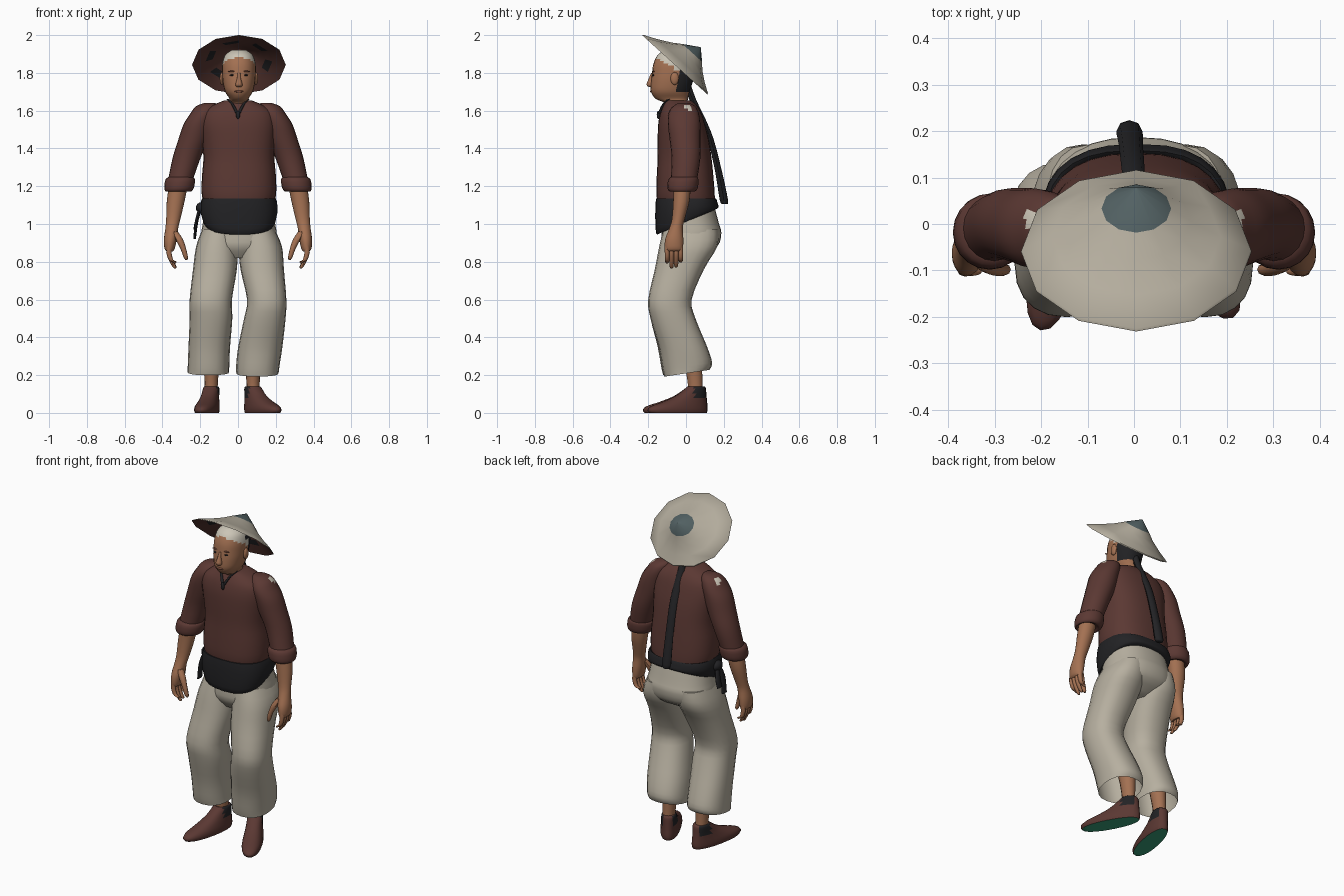
import bpy, bmesh, math
from mathutils import Matrix, Vector


def mat(name, rgb):
    m = bpy.data.materials.new(name)
    m.diffuse_color = (*rgb, 1)
    return m


BROWN = mat("brown_cloth", (0.105, 0.040, 0.033))
CREAM = mat("cream_cloth", (0.47, 0.43, 0.35))
SKIN = mat("skin", (0.37, 0.165, 0.085))
BLACK = mat("black_cloth", (0.016, 0.016, 0.018))
TEAL = mat("slate_cap", (0.085, 0.12, 0.125))
GREEN = mat("green_sole", (0.04, 0.34, 0.19))
PALE = mat("pale_band", (0.60, 0.56, 0.47))
LIP = mat("lip", (0.24, 0.09, 0.055))


def finish(name, bm, mats):
    bmesh.ops.recalc_face_normals(bm, faces=bm.faces)
    me = bpy.data.meshes.new(name)
    bm.to_mesh(me)
    bm.free()
    for m in mats:
        me.materials.append(m)
    ob = bpy.data.objects.new(name, me)
    bpy.context.collection.objects.link(ob)
    return ob


def smooth_rings(rings, sub):
    """Catmull-Rom interpolation of the ring parameters."""
    out = []
    for i in range(len(rings) - 1):
        a, b, c, d = (rings[max(i - 1, 0)], rings[i], rings[i + 1], rings[min(i + 2, len(rings) - 1)])
        for k in range(sub):
            t = k / sub
            out.append([0.5 * (2 * q + (r - p) * t + (2 * p - 5 * q + 4 * r - s) * t * t
                               + (3 * q - p - 3 * r + s) * t ** 3) for p, q, r, s in zip(a, b, c, d)])
    return out + [list(rings[-1])]


def loft(name, rings, mats, n=20, sub=3, p=2.0, rule=None, m=None, flip=1, open_end=False):
    """Skin of ellipses (cx, cy, z, rx, ry, slope of z along y)."""
    bm = bmesh.new()
    loops = []
    for cx, cy, z, rx, ry, tilt in smooth_rings([tuple(r) + (0,) * (6 - len(r)) for r in rings], sub):
        loop = []
        for k in range(n):
            a = 2 * math.pi * k / n
            c, s = math.cos(a), math.sin(a)
            x = math.copysign(abs(c) ** (2 / p), c) * rx
            y = math.copysign(abs(s) ** (2 / p), s) * ry
            loop.append(bm.verts.new((flip * (cx + x), cy + y, z + tilt * y)))
        loops.append(loop)
    for a, b in zip(loops, loops[1:]):
        for k in range(n):
            bm.faces.new((a[k], a[(k + 1) % n], b[(k + 1) % n], b[k]))
    bm.faces.new(loops[0])
    if not open_end:
        bm.faces.new(loops[-1])
    if rule:
        for f in bm.faces:
            f.material_index = rule(f.calc_center_median())
    if m:
        bm.transform(m)
    return finish(name, bm, mats)


def yring(cx, z, rx, front, back, tilt=0):
    """Ring given by its front and back limits."""
    return (cx, (front + back) / 2, z, rx, (back - front) / 2, tilt)


def ball(name, loc, size, material):
    bm = bmesh.new()
    bmesh.ops.create_uvsphere(bm, u_segments=12, v_segments=8, radius=1,
                              matrix=Matrix.Translation(loc) @ Matrix.Diagonal((*size, 1)))
    return finish(name, bm, [material])


# Shirt body
loft("shirt", [yring(.005, 1.10, .185, -.148, .152), yring(.005, 1.16, .197, -.157, .152),
               yring(.005, 1.25, .196, -.155, .145), yring(.005, 1.35, .188, -.15, .135),
               yring(.003, 1.45, .195, -.15, .12), yring(0, 1.53, .2, -.147, .10),
               yring(0, 1.59, .185, -.135, .08), yring(0, 1.63, .13, -.118, .055),
               yring(0, 1.655, .07, -.105, .025)], [BROWN], n=28, p=2.4)

# Trousers: hips and two wide legs
loft("trouser_hips", [yring(.005, 1.10, .18, -.14, .148), yring(.005, 1.0, .192, -.135, .175),
                      yring(.005, .95, .2, -.13, .187), yring(.005, .88, .195, -.13, .165),
                      yring(.005, .82, .09, -.09, .07)], [CREAM], n=28, p=2.3)
loft("right_trouser_leg", [yring(.10, .97, .095, -.12, .17), yring(.118, .88, .115, -.142, .165),
                           yring(.128, .76, .115, -.165, .095), yring(.152, .60, .104, -.2, .03),
                           yring(.142, .5, .110, -.188, .05), yring(.118, .35, .117, -.145, .112),
                           yring(.105, .25, .115, -.125, .138, .12),
                           yring(.103, .21, .112, -.115, .125, .15)], [CREAM], p=2.3, open_end=True)
loft("left_trouser_leg", [yring(-.10, .97, .09, -.12, .17), yring(-.112, .88, .11, -.142, .165),
                          yring(-.122, .76, .116, -.165, .095), yring(-.144, .60, .112, -.2, .03),
                          yring(-.143, .5, .113, -.188, .05), yring(-.152, .35, .110, -.15, .105),
                          yring(-.156, .25, .110, -.13, .132, .1),
                          yring(-.157, .215, .110, -.12, .12, .13)], [CREAM], p=2.3, open_end=True)

# Waist sash, low in front, with a side knot and tails
loft("sash", [yring(.005, 1.115, .17, -.14, .145), yring(.005, 1.135, .195, -.158, .158),
              yring(.005, 1.075, .205, -.163, .168, .2), yring(.008, 1.02, .19, -.158, .172, .42),
              yring(.01, 1.015, .175, -.14, .16, .42)], [BLACK], n=28, p=2.6)
ball("sash_knot", (-.195, -.02, 1.085), (.028, .04, .03), BLACK)
for i, (y, z) in enumerate(((-.04, .92), (.005, .97))):
    loft(f"sash_tail_{i}", [(-.195, -.02, 1.1, .01, .015), (-.218, y, 1.02, .009, .022),
                            (-.23, y, z, .007, .024)], [BLACK], n=8)


# Arms, mirrored
def sleeve_rule(c):
    return int((Vector((abs(c.x), c.y, c.z)) - Vector((.212, .01, 1.608))).length < .024)


for side, s in (("right", 1), ("left", -1)):
    loft(side + "_sleeve", [(.15, -.01, 1.64, .03, .03), (.168, -.01, 1.622, .056, .06),
                            (.185, -.012, 1.585, .067, .08), (.21, -.01, 1.53, .077, .086),
                            (.235, -.005, 1.45, .08, .082), (.272, .0, 1.35, .074, .076),
                            (.303, -.01, 1.24, .066, .07)], [BROWN, PALE], rule=sleeve_rule, flip=s)
    loft(side + "_cuff", [(.303, -.01, 1.25, .062, .068), (.306, -.014, 1.235, .078, .08),
                          (.312, -.018, 1.19, .078, .08), (.316, -.02, 1.172, .066, .066),
                          (.316, -.02, 1.18, .05, .05)], [BROWN], flip=s)
    loft(side + "_forearm", [(.315, -.02, 1.21, .05, .046), (.33, -.025, 1.12, .047, .043),
                             (.342, -.04, 1.03, .038, .034), (.35, -.052, .98, .034, .035),
                             (.358, -.062, .92, .034, .048), (.362, -.064, .87, .027, .048),
                             (.36, -.064, .855, .016, .042)], [SKIN], flip=s)
    for i, tip in enumerate((.79, .765, .77, .795)):
        y = -.1 + i * .024
        loft(f"{side}_finger_{i}", [(.362, y, .89, .014, .013), (.366, y, .85, .014, .0125),
                                    (.355, y, .81, .012, .012), (.337, y, tip + .008, .010, .010),
                                    (.332, y, tip, .004, .004)], [SKIN], n=8, sub=2, flip=s)
    loft(side + "_thumb", [(.335, -.075, .96, .016, .018), (.312, -.09, .92, .020, .018),
                           (.29, -.098, .87, .015, .014), (.277, -.098, .825, .012, .012),
                           (.274, -.096, .81, .005, .005)], [SKIN], n=8, flip=s)


# Shins and shoes with green soles and dark heel patches
def shoe_rule(c):
    return 1 if c.z < .001 else 2 if c.z > .075 and -.025 < c.y < .05 and abs(c.x) > .02 else 0


for side, x, yaw in (("right", .08, 28), ("left", -.142, -12)):
    loft(side + "_shin", [(x, .05, .09, .036, .042), (x, .048, .16, .035, .04), (x, .03, .3, .045, .05),
                          (x * 1.2, -.02, .42, .045, .05)], [SKIN], n=14)
    loft(side + "_shoe", [yring(0, 0, .052, -.275, .062), yring(0, .015, .056, -.285, .066),
                          yring(0, .035, .055, -.265, .066), yring(0, .06, .050, -.19, .063),
                          yring(0, .09, .045, -.115, .06), yring(0, .13, .042, -.055, .056),
                          yring(0, .14, .036, -.045, .048)], [BROWN, GREEN, BLACK], rule=shoe_rule, p=2.2,
         m=Matrix.Translation((x, .05, 0)) @ Matrix.Rotation(math.radians(yaw), 4, "Z"))


# Head: skin face, pale brow band, black hair behind
def head_rule(c):
    if c.y > -.045 and c.z > 1.7:
        return 2
    return int(c.z > 1.82 - .62 * (c.y + .06))


loft("head", [yring(0, 1.58, .062, -.11, .02), yring(.003, 1.64, .055, -.115, .01),
              yring(.005, 1.662, .05, -.16, .01), yring(.005, 1.70, .073, -.185, .018),
              yring(.005, 1.75, .085, -.186, .035), yring(.005, 1.80, .089, -.18, .045),
              yring(.005, 1.85, .088, -.172, .05), yring(.005, 1.895, .073, -.15, .03),
              yring(.005, 1.92, .04, -.115, -.005)], [SKIN, PALE, BLACK], n=24, p=2.2, sub=4, rule=head_rule)
loft("nose", [(.005, -.186, 1.725, .012, .012), (.005, -.19, 1.738, .019, .02),
              (.005, -.184, 1.77, .010, .014), (.005, -.176, 1.8, .008, .008)], [SKIN], n=10)
ball("mouth", (.005, -.184, 1.702), (.024, .007, .006), LIP)
for side, s in (("right", 1), ("left", -1)):
    ball(side + "_ear", (.005 + s * .09, -.06, 1.77), (.012, .022, .034), SKIN)
    ball(side + "_eye", (.005 + s * .036, -.172, 1.788), (.013, .007, .005), BLACK)
    ball(side + "_brow", (.005 + s * .038, -.172, 1.808), (.02, .006, .004), LIP)
    # Collar cord
    loft(side + "_collar_cord", [(.055, -.09, 1.662, .007, .007), (.03, -.118, 1.635, .007, .008),
                                 (.004, -.142, 1.585, .009, .008)], [BLACK], n=8, flip=s)
ball("collar_knot", (0, -.146, 1.578), (.011, .009, .022), BLACK)

# Long plait hanging down the back
loft("plait", [(.0, .0, 1.75, .022, .022), (.0, .035, 1.66, .02, .018), (.0, .085, 1.56, .023, .016),
               (-.003, .13, 1.45, .025, .016), (-.007, .172, 1.28, .026, .018), (-.01, .2, 1.13, .028, .022),
               (-.01, .205, 1.105, .018, .014)], [BLACK], n=8)

# Straw hat tipped back: (radius, height, material of the band that follows)
profile = [(.001, .157, 1), (.07, .105, 0), (.11, .072, 0), (.17, .034, 0), (.23, .002, 0), (.232, -.004, 2),
           (.165, .027, 3), (.13, .046, 2), (.10, .064, 2), (.06, .095, 2), (.001, .14, 2)]
D, N = Vector((0, .741, -.672)), Vector((0, .672, .741))
bm = bmesh.new()
loops = []
for r, h, _ in profile:
    c = Vector((.005, -.056, 1.845)) + N * h + D * (h * .24)
    loops.append([bm.verts.new(c + Vector((math.cos(a) * r * 1.07, 0, 0)) + D * (math.sin(a) * r))
                  for a in (math.pi * k / 6 for k in range(12))])
for (r, h, mi), a, b in zip(profile, loops, loops[1:]):
    for k in range(12):
        f = bm.faces.new((a[k], a[(k + 1) % 12], b[(k + 1) % 12], b[k]))
        f.material_index = 2 if mi == 3 and k % 2 else mi
bm.faces.new(loops[0]).material_index = 1
bm.faces.new(loops[-1]).material_index = 2
finish("straw_hat", bm, [CREAM, TEAL, BROWN, BLACK])

# Smooth shading, keeping hard edges
for ob in bpy.data.objects:
    ob.select_set(True)
    bpy.context.view_layer.objects.active = ob
bpy.ops.object.shade_smooth_by_angle(angle=math.radians(48))
